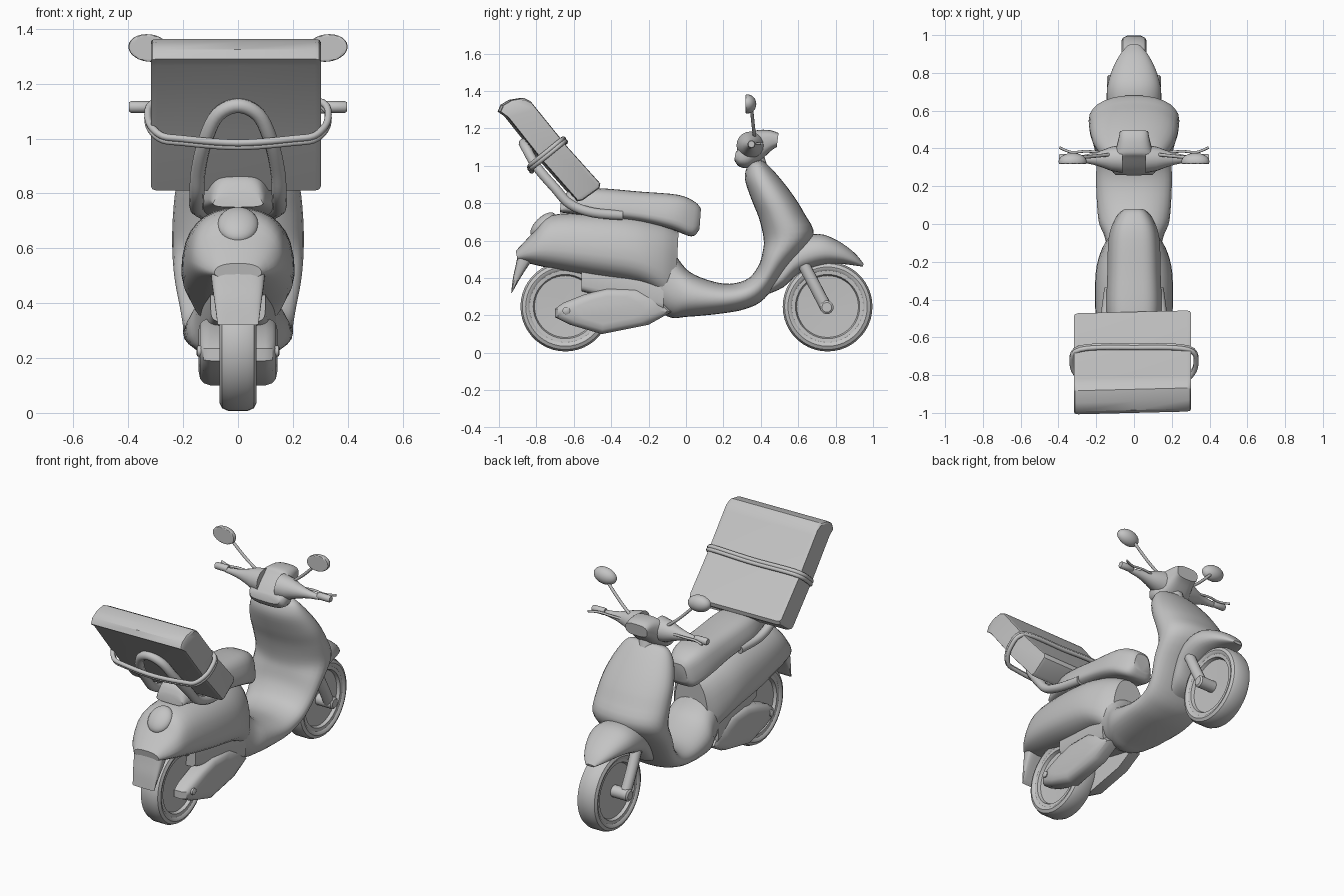
import bpy, bmesh, math
from mathutils import Vector, Matrix

grey = bpy.data.materials.new("plain_grey")
grey.diffuse_color = (0.55, 0.55, 0.55, 1)


def make(name, bm):
    bmesh.ops.recalc_face_normals(bm, faces=bm.faces)
    me = bpy.data.meshes.new(name)
    bm.to_mesh(me)
    bm.free()
    ob = bpy.data.objects.new(name, me)
    bpy.context.collection.objects.link(ob)
    me.materials.append(grey)
    return ob


def smooth_path(pts, k=4, closed=False):
    """Catmull-Rom interpolation of tuples of any length."""
    n, out = len(pts), []
    for i in range(n if closed else n - 1):
        ids = [i - 1, i, i + 1, i + 2]
        ids = [j % n if closed else min(max(j, 0), n - 1) for j in ids]
        a, b, c, d = (pts[j] for j in ids)
        for s in range(k):
            t = s / k
            out.append([0.5 * (2 * q + (r - p) * t + (2 * p - 5 * q + 4 * r - w) * t * t
                               + (3 * q - p - 3 * r + w) * t ** 3)
                        for p, q, r, w in zip(a, b, c, d)])
    if not closed:
        out.append(list(pts[-1]))
    return out


def skin(bm, rings, caps=True):
    loops = [[bm.verts.new(p) for p in r] for r in rings]
    n = len(loops[0])
    for a, b in zip(loops, loops[1:]):
        for i in range(n):
            bm.faces.new((a[i], a[(i + 1) % n], b[(i + 1) % n], b[i]))
    if caps:
        bm.faces.new(loops[0])
        bm.faces.new(loops[-1])


def loft(name, sections, power=2.4, taper=0.0, n=28, k=4):
    """Sections: low point (y, z), high point (y, z), half width."""
    rings = []
    for yb, zb, yt, zt, hw in smooth_path(sections, k):
        ring = []
        for i in range(n):
            a = 2 * math.pi * i / n
            c, s = math.cos(a), math.sin(a)
            u = math.copysign(abs(c) ** (2 / power), c)
            v = math.copysign(abs(s) ** (2 / power), s)
            ring.append((u * hw * (1 - taper * v), (yb + yt) / 2 + v * (yt - yb) / 2,
                         (zb + zt) / 2 + v * (zt - zb) / 2))
        rings.append(ring)
    bm = bmesh.new()
    skin(bm, rings)
    return make(name, bm)


def tube(name, pts, r, closed=False, k=5):
    cu = bpy.data.curves.new(name, 'CURVE')
    cu.dimensions = '3D'
    cu.bevel_depth, cu.bevel_resolution, cu.use_fill_caps = r, 3, True
    path = smooth_path(pts, k, closed)
    sp = cu.splines.new('POLY')
    sp.points.add(len(path) - 1)
    for q, p in zip(sp.points, path):
        q.co = (*p, 1)
    sp.use_cyclic_u = closed
    sp.use_smooth = True
    cu.materials.append(grey)
    ob = bpy.data.objects.new(name, cu)
    bpy.context.collection.objects.link(ob)
    return ob


def turned(name, profile, centre, n=44):
    """Revolve (x, radius) profile about an x axis."""
    bm = bmesh.new()
    skin(bm, [[(centre[0] + x, centre[1] + r * math.cos(2 * math.pi * i / n),
                centre[2] + r * math.sin(2 * math.pi * i / n)) for i in range(n)]
              for x, r in profile])
    return make(name, bm)


def ellipsoid(name, loc, size, rot=Matrix(), flat=1.0):
    """Ellipsoid whose -y side is flattened to a fraction of its depth."""
    bm = bmesh.new()
    bmesh.ops.create_uvsphere(bm, u_segments=24, v_segments=14, radius=1)
    for v in bm.verts:
        v.co.y = max(v.co.y, -flat)
    bm.transform(Matrix.Translation(loc) @ rot @ Matrix.Diagonal((*size, 1)))
    return make(name, bm)


def plate(name, outline, layers):
    """Side outline (y, z) skinned through layers of (x, scale)."""
    c = sum((Vector(p) for p in outline), Vector((0, 0))) / len(outline)
    bm = bmesh.new()
    skin(bm, [[(x, *(c + (Vector(p) - c) * f)) for p in outline] for x, f in layers])
    return make(name, bm)


# Wheels: tyre, rim lip and recessed hub disc
half = [(0.03, 0.01), (0.036, 0.165), (0.055, 0.172), (0.057, 0.192), (0.064, 0.2),
        (0.067, 0.212), (0.058, 0.23), (0.035, 0.24)]
wheel = [(-x, r) for x, r in half] + half[::-1]
for name, y in (("rear_wheel", -0.645), ("front_wheel", 0.757)):
    turned(name, wheel, (0, y, 0.247))

# Rear bodywork, tapering to the tail and into the waist
loft("rear_body", [(-0.90, 0.49, -0.91, 0.545, 0.085), (-0.85, 0.48, -0.81, 0.65, 0.14),
                   (-0.74, 0.455, -0.72, 0.735, 0.175), (-0.5, 0.41, -0.5, 0.745, 0.2),
                   (-0.25, 0.365, -0.28, 0.73, 0.2), (-0.13, 0.30, -0.12, 0.69, 0.165),
                   (-0.06, 0.24, -0.04, 0.645, 0.115)], 2.5, 0.12)

# Step-through floor sweeping up into the leg shield
loft("floor_and_leg_shield",
     [(-0.28, 0.32, -0.10, 0.62, 0.13), (-0.10, 0.195, -0.04, 0.50, 0.155),
      (0.0, 0.192, 0.04, 0.42, 0.188), (0.19, 0.21, 0.2, 0.37, 0.2),
      (0.32, 0.235, 0.32, 0.39, 0.2), (0.42, 0.29, 0.385, 0.46, 0.21),
      (0.54, 0.45, 0.41, 0.54, 0.232), (0.68, 0.62, 0.415, 0.61, 0.24),
      (0.63, 0.75, 0.39, 0.72, 0.236), (0.56, 0.86, 0.35, 0.82, 0.222),
      (0.48, 0.96, 0.315, 0.93, 0.183), (0.42, 1.02, 0.33, 1.0, 0.135),
      (0.395, 1.03, 0.36, 1.02, 0.07)], 2.2)

# Seat
loft("seat", [(-0.675, 0.75, -0.67, 0.80, 0.085), (-0.63, 0.745, -0.625, 0.865, 0.10),
              (-0.48, 0.725, -0.48, 0.88, 0.135), (-0.25, 0.70, -0.25, 0.862, 0.132),
              (-0.08, 0.66, -0.04, 0.844, 0.125), (0.03, 0.622, 0.05, 0.805, 0.09),
              (0.072, 0.66, 0.08, 0.77, 0.055)], 3.4, 0.2)

# Tail lamp and rear mudflap
ellipsoid("tail_lamp", (0, -0.765, 0.685), (0.075, 0.04, 0.085), Matrix.Rotation(-0.8, 4, 'X'))
loft("rear_mudflap", [(-0.935, 0.32, -0.925, 0.33, 0.075), (-0.925, 0.40, -0.885, 0.40, 0.085),
                      (-0.91, 0.47, -0.84, 0.47, 0.095), (-0.90, 0.52, -0.80, 0.53, 0.1)], 4)

# Frame between body and engine
loft("inner_frame", [(-0.56, 0.33, -0.56, 0.47, 0.1), (-0.35, 0.27, -0.35, 0.47, 0.12),
                     (-0.12, 0.22, -0.12, 0.42, 0.14)], 5, k=2)

# Engine housings on both sides of the rear wheel
engine = [(-0.70, 0.19), (-0.70, 0.235), (-0.66, 0.265), (-0.55, 0.31), (-0.42, 0.345),
          (-0.25, 0.342), (-0.14, 0.29), (-0.075, 0.22), (-0.2, 0.15), (-0.45, 0.10),
          (-0.62, 0.15)]
for side, s in (("left", -1), ("right", 1)):
    plate(side + "_engine_housing", engine,
          [(0.05 * s, 1), (0.10 * s, 1), (0.125 * s, 0.94), (0.138 * s, 0.82), (0.144 * s, 0.6)])
    turned(side + "_rear_axle_cap", [(0.1 * s, 0.02), (0.147 * s, 0.02), (0.152 * s, 0.012)],
           (0, -0.64, 0.225), 20)

# Front mudguard and fork arms
loft("front_mudguard", [(0.43, 0.31, 0.44, 0.37, 0.09), (0.52, 0.35, 0.50, 0.5, 0.12),
                        (0.6, 0.42, 0.59, 0.61, 0.14), (0.72, 0.465, 0.71, 0.635, 0.142),
                        (0.82, 0.475, 0.81, 0.60, 0.115), (0.9, 0.467, 0.9, 0.535, 0.072),
                        (0.945, 0.46, 0.95, 0.475, 0.03)], 2.3, 0.1)
for side, s in (("left", -1), ("right", 1)):
    tube(side + "_fork_arm", [(0.1 * s, 0.63, 0.47), (0.105 * s, 0.69, 0.355),
                              (0.105 * s, 0.75, 0.24)], 0.033)
    turned(side + "_front_axle_cap", [(0.03 * s, 0.036), (0.135 * s, 0.036), (0.143 * s, 0.026)],
           (0, 0.753, 0.243), 24)

# Steering neck and headset with headlamp nose
tube("steering_neck", [(0, 0.40, 0.95), (0, 0.36, 1.08)], 0.05)
loft("headset", [(0.258, 1.03, 0.265, 1.07, 0.10), (0.285, 0.995, 0.30, 1.115, 0.125),
                 (0.34, 0.99, 0.35, 1.165, 0.13), (0.40, 1.03, 0.38, 1.19, 0.1),
                 (0.455, 1.08, 0.45, 1.19, 0.082), (0.485, 1.10, 0.495, 1.175, 0.075)], 3)

# Handlebars, grips, levers and mirrors
for side, s in (("left", -1), ("right", 1)):
    turned(side + "_handlebar", [(0.06 * s, 0.075), (0.12 * s, 0.064), (0.17 * s, 0.045),
                                 (0.22 * s, 0.03), (0.26 * s, 0.022), (0.32 * s, 0.015)],
           (0, 0.345, 1.108), 20)
    turned(side + "_grip", [(0.31 * s, 0.018), (0.315 * s, 0.021), (0.39 * s, 0.021),
                            (0.397 * s, 0.017)], (0, 0.35, 1.115), 20)
    tube(side + "_brake_lever", [(0.14 * s, 0.375, 1.115), (0.25 * s, 0.385, 1.12),
                                 (0.33 * s, 0.38, 1.118), (0.395 * s, 0.405, 1.118)], 0.007)
    tube(side + "_mirror_stalk", [(0.1 * s, 0.37, 1.13), (0.2 * s, 0.36, 1.21),
                                  (0.3 * s, 0.35, 1.31)], 0.009)
    ellipsoid(side + "_mirror", (0.325 * s, 0.33, 1.33), (0.075, 0.046, 0.05),
              Matrix.Rotation(-0.12 * s, 4, 'Y'), 0.25)

# Luggage rack hoop behind the seat
rack = [(0.13, -0.34, 0.735), (0.15, -0.5, 0.75), (0.15, -0.62, 0.795), (0.145, -0.70, 0.88),
        (0.12, -0.795, 0.99), (0.075, -0.85, 1.085)]
tube("luggage_rack", rack + [(0, -0.868, 1.12)] + [(-x, y, z) for x, y, z in rack[::-1]], 0.027)

# Tilted soft carrying case, slightly skewed across its width
case = [(-1.0, 1.29), (-0.985, 1.325), (-0.94, 1.352), (-0.875, 1.363), (-0.838, 1.345),
        (-0.81, 1.31), (-0.64, 1.10), (-0.465, 0.905), (-0.47, 0.88), (-0.56, 0.815),
        (-0.585, 0.81), (-0.77, 1.02), (-0.965, 1.265)]
ob = plate("case", case, [(-0.318, 0.95), (-0.312, 0.985), (-0.295, 1), (0, 1), (0.28, 1),
                          (0.296, 0.985), (0.302, 0.95)])
for v in ob.data.vertices:
    v.co.y += 0.025 * v.co.x

# Two strap cords around the case
strap = [(0.2, -0.825, 0.985), (0.285, -0.81, 1.0), (0.328, -0.735, 1.06), (0.285, -0.655, 1.125)]
cord = [(0, -0.825, 0.97)] + strap + [(0, -0.645, 1.125)] + [(-x, y, z) for x, y, z in strap[::-1]]
for name, dy, dz in (("lower_strap", 0, 0), ("upper_strap", -0.01, 0.014)):
    tube(name, [(x, y + dy, z + dz) for x, y, z in cord], 0.013, closed=True)

# Smooth shading with sharp creases kept
for ob in bpy.context.scene.objects:
    if ob.type == 'MESH':
        ob.select_set(True)
        bpy.context.view_layer.objects.active = ob
bpy.ops.object.shade_smooth_by_angle(angle=math.radians(35))
